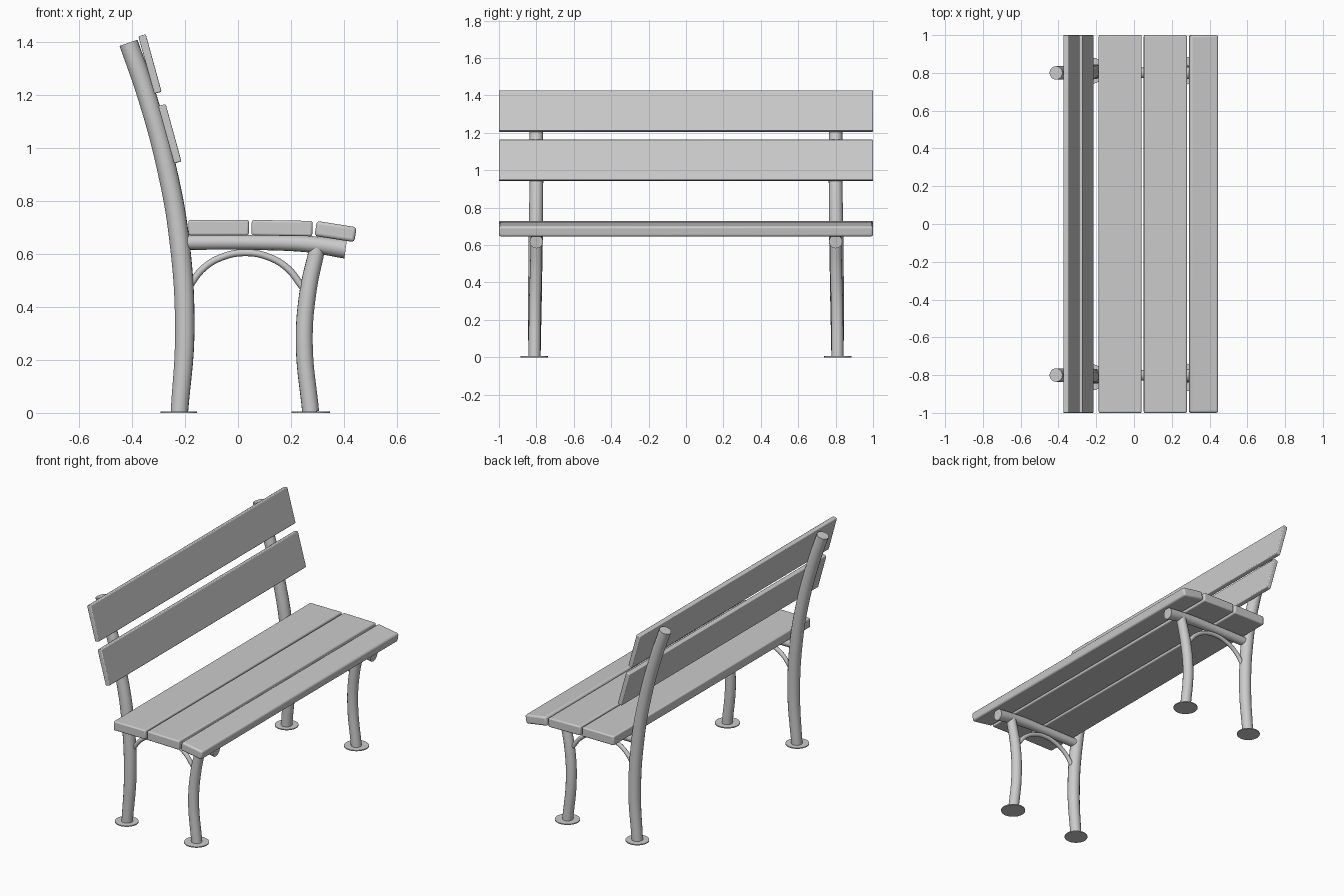
import bpy
from math import radians, sin, cos

if "Cube" in bpy.data.objects:
    bpy.data.objects.remove(bpy.data.objects["Cube"])


def smooth(ob):
    bpy.ops.object.select_all(action='DESELECT')
    ob.select_set(True)
    bpy.context.view_layer.objects.active = ob
    bpy.ops.object.shade_smooth_by_angle(angle=radians(35))


def mirror_y(ob):
    m = ob.modifiers.new("mirror", 'MIRROR')
    m.use_axis = (False, True, False)
    m.use_mirror_merge = False


def tube(name, pts):
    """Capped round tube through (x, y, z, radius) points, mirrored in y."""
    cu = bpy.data.curves.new(name + "_path", 'CURVE')
    cu.dimensions = '3D'
    cu.bevel_depth = 1.0
    cu.bevel_resolution = 6
    cu.resolution_u = 8
    cu.use_fill_caps = True
    sp = cu.splines.new('BEZIER')
    sp.bezier_points.add(len(pts) - 1)
    for bp, (x, y, z, r) in zip(sp.bezier_points, pts):
        bp.co = (x, y, z)
        bp.radius = r
        bp.handle_left_type = bp.handle_right_type = 'AUTO'
    tmp = bpy.data.objects.new(name + "_tmp", cu)
    bpy.context.collection.objects.link(tmp)
    dg = bpy.context.evaluated_depsgraph_get()
    me = bpy.data.meshes.new_from_object(tmp.evaluated_get(dg))
    bpy.data.objects.remove(tmp)
    ob = bpy.data.objects.new(name, me)
    bpy.context.collection.objects.link(ob)
    smooth(ob)
    mirror_y(ob)


def slat(name, x, z, width, thick, tilt, bevel):
    """Full-length board; tilt in degrees about y."""
    bpy.ops.mesh.primitive_cube_add(size=1)
    ob = bpy.context.object
    ob.name = name
    for v in ob.data.vertices:
        v.co.x *= width
        v.co.y *= 2.0
        v.co.z *= thick
    ob.location = (x, 0, z)
    ob.rotation_euler.y = radians(tilt)
    b = ob.modifiers.new("bevel", 'BEVEL')
    b.width = bevel
    b.segments = 3
    smooth(ob)


# Legs: the rear pair sweeps up into the backrest posts
tube("back_leg", [(-0.221, 0.81, 0.004, 0.033), (-0.201, 0.808, 0.30, 0.037),
                  (-0.221, 0.803, 0.65, 0.038), (-0.273, 0.80, 0.94, 0.037),
                  (-0.345, 0.80, 1.20, 0.036), (-0.413, 0.80, 1.396, 0.036)])
tube("front_leg", [(0.274, 0.81, 0.004, 0.032), (0.250, 0.808, 0.26, 0.032),
                   (0.263, 0.803, 0.45, 0.032), (0.300, 0.80, 0.625, 0.030)])

# Seat rails, bending down at the front
tube("seat_rail", [(-0.21, 0.80, 0.643, 0.028), (0.05, 0.80, 0.643, 0.028),
                   (0.27, 0.80, 0.636, 0.031), (0.406, 0.80, 0.618, 0.036)])

# Arched braces between the legs
R = 0.244
arch = [radians(a) for a in (-64, -40, -20, 0, 20, 40, 62)]
tube("arch_brace", [(0.028 + R * sin(a), 0.802, 0.36 + R * cos(a), 0.013) for a in arch])

# Foot plates
for name, x, r in (("back_foot", -0.223, 0.069), ("front_foot", 0.274, 0.073)):
    bpy.ops.mesh.primitive_cylinder_add(vertices=32, radius=r, depth=0.006)
    ob = bpy.context.object
    ob.name = name
    for v in ob.data.vertices:
        v.co.x += x
        v.co.y += 0.812
        v.co.z += 0.003
    smooth(ob)
    mirror_y(ob)

# Seat boards
slat("seat_slat_rear", -0.073, 0.699, 0.228, 0.059, 0, 0.008)
slat("seat_slat_middle", 0.166, 0.697, 0.229, 0.058, 1, 0.008)
slat("seat_slat_front", 0.368, 0.684, 0.152, 0.057, 9, 0.012)

# Backrest boards
slat("back_slat_lower", -0.257, 1.053, 0.225, 0.029, 74.6, 0.005)
slat("back_slat_upper", -0.332, 1.316, 0.225, 0.029, 74.6, 0.005)
